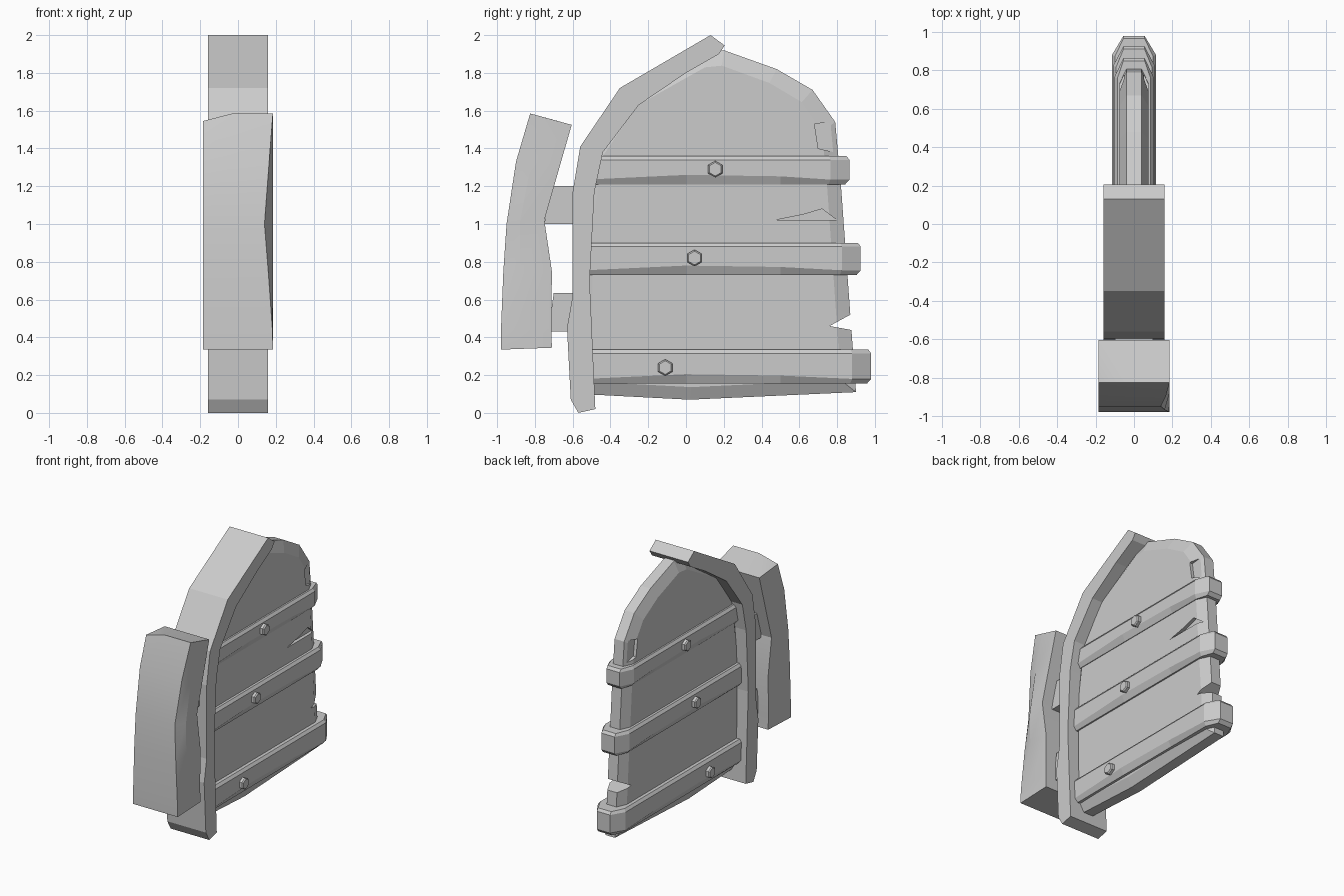
import bpy, bmesh, math

if "Cube" in bpy.data.objects:
    bpy.data.objects.remove(bpy.data.objects["Cube"])

grey = bpy.data.materials.new("plain grey")
grey.diffuse_color = (0.6, 0.6, 0.6, 1)
grey.use_nodes = True
grey.node_tree.nodes["Principled BSDF"].inputs["Base Color"].default_value = grey.diffuse_color


def loft(name, rings, triangulate=False):
    """Closed solid through a list of equal-length point rings."""
    bm = bmesh.new()
    vs = [[bm.verts.new(p) for p in ring] for ring in rings]
    n = len(vs[0])
    for a, b in zip(vs, vs[1:]):
        for i in range(n):
            j = (i + 1) % n
            bm.faces.new((a[i], a[j], b[j], b[i]))
    caps = [bm.faces.new(vs[0][::-1]), bm.faces.new(vs[-1])]
    if triangulate:
        bmesh.ops.triangulate(bm, faces=caps)
    bmesh.ops.recalc_face_normals(bm, faces=bm.faces[:])
    me = bpy.data.meshes.new(name)
    bm.to_mesh(me)
    bm.free()
    me.materials.append(grey)
    ob = bpy.data.objects.new(name, me)
    bpy.context.collection.objects.link(ob)
    return ob


def prism(name, profile, x0, x1):
    """Side profile of (y, z) points extruded along x."""
    return loft(name, [[(x, y, z) for y, z in profile] for x in (x0, x1)])


def cut(target, cutter):
    mod = target.modifiers.new("cut", 'BOOLEAN')
    mod.operation = 'DIFFERENCE'
    mod.solver = 'EXACT'
    mod.object = cutter
    bpy.context.view_layer.objects.active = target
    bpy.ops.object.modifier_apply(modifier=mod.name)
    bpy.data.objects.remove(cutter)


# Wooden board: outline with thin chamfered edge, thicker in the middle
outline = [(-0.56, 0.10), (0.02, 0.07), (0.90, 0.11), (0.87, 0.52), (0.82, 1.21),
           (0.79, 1.54), (0.67, 1.71), (0.48, 1.82), (0.20, 1.92), (0.10, 1.91),
           (-0.30, 1.69), (-0.50, 1.40), (-0.56, 1.00)]
inner = [(0.1 + (y - 0.1) * 0.9, 0.9 + (z - 0.9) * 0.92) for y, z in outline]
board = loft("board", [[(x, y, z) for y, z in prof] for x, prof in
                       ((-0.075, inner), (-0.04, outline), (0.04, outline), (0.075, inner))])

# Battle damage: notch through the edge, a crack and edge chips
cut(board, prism("notch", [(0.76, 0.46), (0.98, 0.42), (0.98, 0.58)], -0.3, 0.3))
cut(board, prism("crack", [(0.47, 1.02), (0.80, 1.02), (0.72, 1.08), (0.62, 1.05)], 0.05, 0.3))
for x0, x1 in ((0.052, 0.3), (-0.3, -0.052)):
    cut(board, prism("chip", [(0.70, 1.40), (0.95, 1.34), (0.95, 1.56), (0.68, 1.53)], x0, x1))

# Thick front rim, bending back over the top
prism("front_rim",
      [(-0.57, 0.0), (-0.61, 0.07), (-0.63, 0.45), (-0.60, 0.62), (-0.60, 1.17),
       (-0.56, 1.41), (-0.35, 1.72), (0.13, 2.0), (0.205, 1.945), (0.175, 1.90),
       (0.0, 1.80), (-0.25, 1.63), (-0.44, 1.38), (-0.485, 1.17), (-0.51, 0.70),
       (-0.48, 0.02)], -0.16, 0.16)

# Metal bands wrapping the board, each with a hexagonal bolt on both sides
bands = [("lower", 0.155, 0.335, 0.98, 0.115, (-0.11, 0.24)),
         ("middle", 0.73, 0.90, 0.925, 0.108, (0.045, 0.82)),
         ("upper", 1.21, 1.36, 0.865, 0.102, (0.155, 1.29))]
for label, z0, z1, end, w, (by, bz) in bands:
    def ring(z, inset, sag=0.0):
        half = [(w - inset, -0.53, z), (w - inset, 0.0, z + sag), (w - inset, 0.5, z + sag * 0.7),
                (w - inset, end - 0.10 - inset * 0.5, z), (0.055, end - inset, z)]
        return half + [(-x, y, zz) for x, y, zz in reversed(half)]
    loft(label + "_band", [ring(z0, 0.022), ring(z0 + 0.025, 0, 0.025),
                           ring(z1 - 0.02, 0), ring(z1, 0.015)])
    for side, tag in ((1, "right"), (-1, "left")):
        rings = []
        for x, r in ((w - 0.02, 0.044), (w + 0.02, 0.044), (w + 0.028, 0.036)):
            rings.append([(side * x, by + r * math.sin(k * math.pi / 3),
                           bz + r * math.cos(k * math.pi / 3)) for k in range(6)])
        loft(f"{label}_bolt_{tag}", rings)

# Outer guard bar: front y, z, back y, z, x of its worn right front edge
sections = [(-0.98, 0.335, -0.71, 0.345, 0.185), (-0.98, 0.43, -0.713, 0.45, 0.183),
            (-0.967, 0.75, -0.71, 0.75, 0.16), (-0.95, 1.0, -0.75, 1.02, 0.14),
            (-0.90, 1.33, -0.667, 1.31, 0.165), (-0.825, 1.585, -0.605, 1.525, 0.185)]
rings = []
for k, (yf, zf, yb, zb, xr) in enumerate(sections):
    chip = 0.04 if k == len(sections) - 1 else 0.0
    ym, zm = yf * 0.65 + yb * 0.35, zf * 0.65 + zb * 0.35
    rings.append([(-0.185, yf, zf - chip), (-0.03, yf, zf), (xr, yf, zf),
                  (0.185, ym, zm), (0.185, yb, zb), (-0.185, yb, zb)])
bar = loft("guard_bar", rings, triangulate=True)
bpy.ops.object.select_all(action='DESELECT')
bar.select_set(True)
bpy.context.view_layer.objects.active = bar
bpy.ops.object.shade_smooth_by_angle(angle=math.radians(20))

# Blocks joining the bar to the rim
for label, y0, z0, z1 in (("lower", -0.73, 0.43, 0.635), ("upper", -0.75, 1.0, 1.2)):
    prism(label + "_connector", [(y0, z0), (-0.57, z0), (-0.57, z1), (y0 + 0.03, z1)], -0.10, 0.10)
